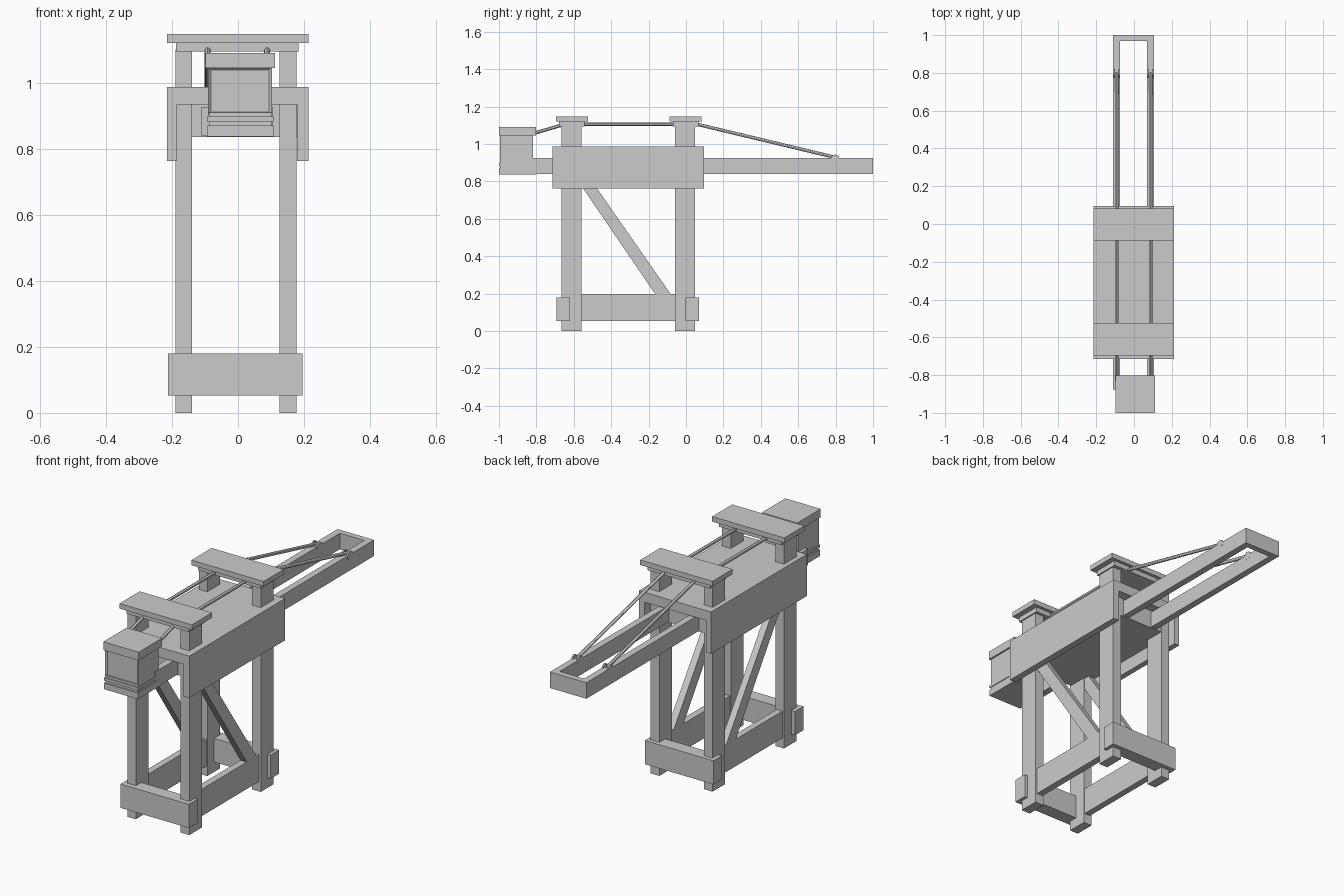
import bpy, bmesh
from mathutils import Vector

if "Cube" in bpy.data.objects:
    bpy.data.objects.remove(bpy.data.objects["Cube"])


def box(name, x, y, z):
    """Axis-aligned box from (min, max) pairs."""
    bm = bmesh.new()
    bmesh.ops.create_cube(bm, size=1)
    for v in bm.verts:
        v.co = Vector([(r[0] + r[1]) / 2 + c * (r[1] - r[0]) for r, c in zip((x, y, z), v.co)])
    return finish(name, bm)


def finish(name, bm):
    bmesh.ops.recalc_face_normals(bm, faces=bm.faces)
    me = bpy.data.meshes.new(name)
    bm.to_mesh(me)
    bm.free()
    ob = bpy.data.objects.new(name, me)
    bpy.context.collection.objects.link(ob)
    return ob


def prism(name, profile, x):
    """Extrude a (y, z) profile along x."""
    bm = bmesh.new()
    face = bm.faces.new([bm.verts.new((x[0], y, z)) for y, z in profile])
    new = bmesh.ops.extrude_face_region(bm, geom=[face])['geom']
    bmesh.ops.translate(bm, vec=(x[1] - x[0], 0, 0),
                        verts=[g for g in new if isinstance(g, bmesh.types.BMVert)])
    return finish(name, bm)


def rod(name, a, b, radius, sides=12):
    a, b = Vector(a), Vector(b)
    bm = bmesh.new()
    bmesh.ops.create_cone(bm, cap_ends=True, segments=sides,
                          radius1=radius, radius2=radius, depth=(b - a).length)
    turn = Vector((0, 0, 1)).rotation_difference(b - a).to_matrix()
    for v in bm.verts:
        v.co = turn @ v.co + (a + b) / 2
    ob = finish(name, bm)
    bpy.ops.object.select_all(action='DESELECT')
    bpy.context.view_layer.objects.active = ob
    ob.select_set(True)
    bpy.ops.object.shade_smooth_by_angle()
    return ob


# Legs, lower side beams and diagonal braces
sides = {"left": ((-0.19, -0.14), (-0.18, -0.145)), "right": ((0.125, 0.177), (0.13, 0.167))}
for side, (leg_x, beam_x) in sides.items():
    box(f"{side}_front_leg", leg_x, (-0.665, -0.558), (0, 1.1))
    box(f"{side}_back_leg", leg_x, (-0.06, 0.047), (0, 1.1))
    box(f"{side}_lower_beam", beam_x, (-0.6, -0.03), (0.053, 0.197))
    prism(f"{side}_diagonal_brace",
          [(-0.603, 0.84), (-0.53, 0.84), (-0.07, 0.18), (-0.153, 0.18)], beam_x)

# Lower cross beams and two-step leg caps
for end, beam_y, cap_y in (("front", (-0.693, -0.62), (-0.695, -0.525)),
                           ("back", (-0.002, 0.07), (-0.087, 0.083))):
    box(f"{end}_cross_beam", (-0.212, 0.195), beam_y, (0.053, 0.18))
    box(f"{end}_cap_lower", (-0.187, 0.183), (cap_y[0] + 0.017, cap_y[1] - 0.017), (1.094, 1.121))
    box(f"{end}_cap_top", (-0.215, 0.213), cap_y, (1.12, 1.147))

# Upper housing: inverted channel with an inner floor slab
box("housing_roof", (-0.215, 0.213), (-0.715, 0.095), (0.934, 0.987))
box("housing_left_side", (-0.215, -0.185), (-0.715, 0.095), (0.763, 0.987))
box("housing_right_side", (0.178, 0.213), (-0.715, 0.095), (0.763, 0.987))
box("housing_floor", (-0.186, 0.179), (-0.66, 0.045), (0.836, 0.936))

# Boom rails and end piece
for side, x in (("left", (-0.11, -0.074)), ("right", (0.07, 0.106))):
    box(f"{side}_boom_rail", x, (-0.877 if side == "left" else -0.85, 1.0), (0.84, 0.926))
box("boom_end", (-0.11, 0.106), (0.968, 1.0), (0.84, 0.926))

# Stay cables with paired anchor lugs
for side, cx in (("left", -0.092), ("right", 0.088)):
    path = [(-0.83, 1.052), (-0.65, 1.105), (0.06, 1.105), (0.80, 0.928)]
    for i in range(3):
        rod(f"{side}_cable_{i + 1}", (cx, *path[i]), (cx, *path[i + 1]), 0.009)
    for j, dx in enumerate((-0.015, 0.015)):
        rod(f"{side}_anchor_lug_{j + 1}", (cx + dx - 0.004, 0.797, 0.921),
            (cx + dx + 0.004, 0.797, 0.921), 0.022, 16)
    rod(f"{side}_anchor_pin", (cx - 0.018, 0.797, 0.93), (cx + 0.018, 0.797, 0.93), 0.006)

# Cabin with a recessed front window
bm = bmesh.new()
bmesh.ops.create_cube(bm, size=1)
for v in bm.verts:
    v.co = Vector((0.006 + v.co.x * 0.194, -0.906 + v.co.y * 0.176, 0.975 + v.co.z * 0.145))
bm.normal_update()
front = min(bm.faces, key=lambda f: f.calc_center_median().y)
bmesh.ops.inset_region(bm, faces=[front], thickness=0.012)
bmesh.ops.translate(bm, vec=(0, 0.008, 0), verts=front.verts)
finish("cabin_body", bm)
box("cabin_roof", (-0.098, 0.112), (-1.0, -0.802), (1.045, 1.09))
box("cabin_base", (-0.088, 0.103), (-0.994, -0.802), (0.838, 0.91))
box("cabin_upper_bumper", (-0.094, 0.107), (-1.0, -0.82), (0.883, 0.898))
box("cabin_lower_bumper", (-0.094, 0.107), (-1.0, -0.802), (0.837, 0.87))
